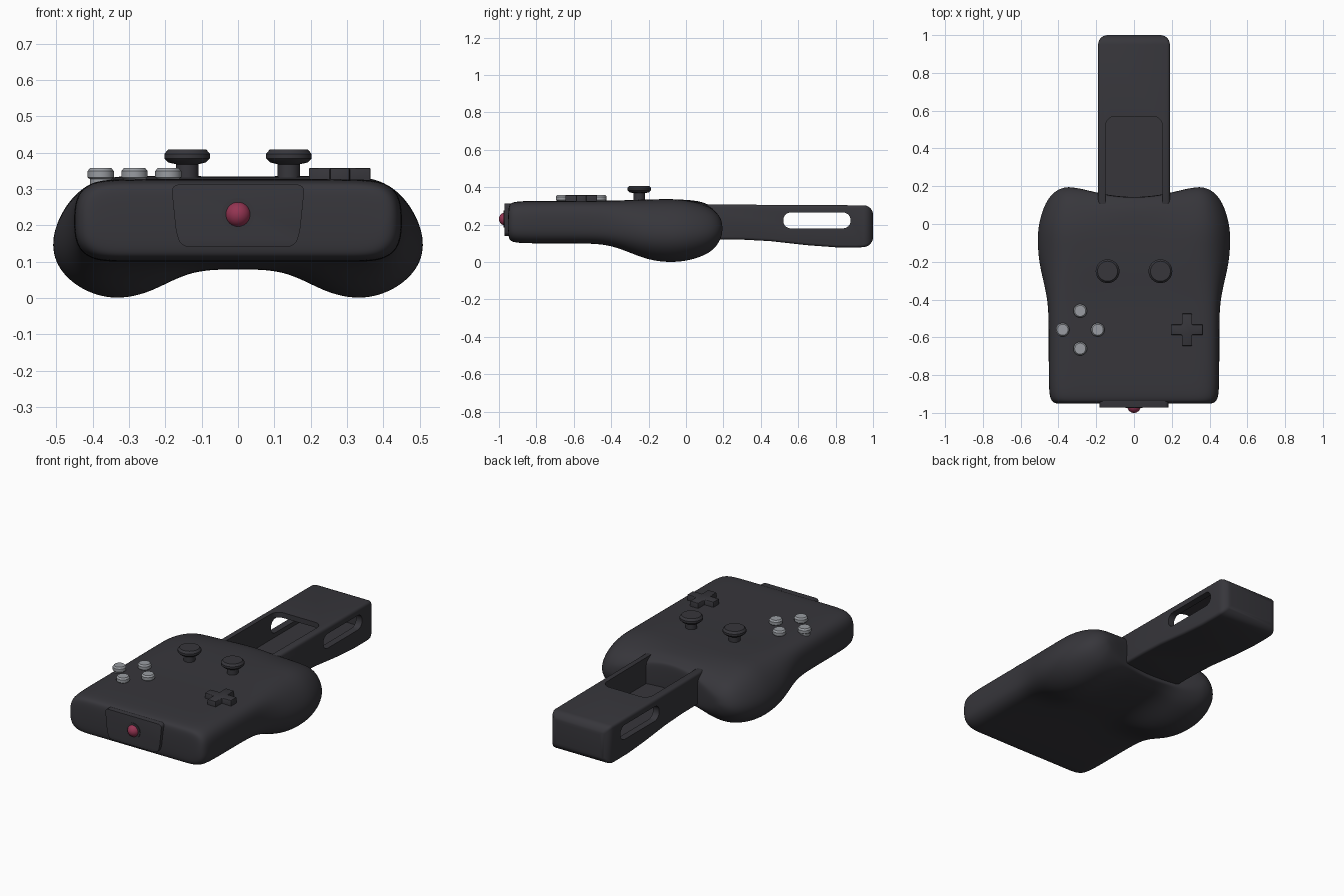
import bpy, bmesh, math
from mathutils import Vector

if "Cube" in bpy.data.objects:
    bpy.data.objects.remove(bpy.data.objects["Cube"], do_unlink=True)


def material(name, rgb):
    m = bpy.data.materials.new(name)
    m.use_nodes = True
    m.diffuse_color = (*rgb, 1)
    bsdf = m.node_tree.nodes["Principled BSDF"]
    bsdf.inputs["Base Color"].default_value = (*rgb, 1)
    bsdf.inputs["Roughness"].default_value = 0.6
    return m


CHARCOAL = material("charcoal plastic", (0.038, 0.037, 0.044))
GREY = material("grey button", (0.32, 0.335, 0.36))
RED = material("red lens", (0.30, 0.035, 0.085))


def activate(ob):
    bpy.ops.object.select_all(action="DESELECT")
    ob.select_set(True)
    bpy.context.view_layer.objects.active = ob


def finish(name, bm, mat):
    me = bpy.data.meshes.new(name)
    bm.to_mesh(me)
    bm.free()
    me.materials.append(mat)
    ob = bpy.data.objects.new(name, me)
    bpy.context.collection.objects.link(ob)
    return ob


def modify(ob, kind, **settings):
    mod = ob.modifiers.new(kind.lower(), kind)
    for key, value in settings.items():
        setattr(mod, key, value)
    activate(ob)
    bpy.ops.object.modifier_apply(modifier=mod.name)


def smooth(ob, degrees=35):
    activate(ob)
    bpy.ops.object.shade_smooth_by_angle(angle=math.radians(degrees))


def prism(outline, axis, lo, hi):
    """Extrude a 2D outline along one axis (0, 1 or 2)."""
    bm = bmesh.new()
    rings = []
    for d in (lo, hi):
        ring = []
        for a, b in outline:
            p = [a, b]
            p.insert(axis, d)
            ring.append(bm.verts.new(p))
        rings.append(ring)
        bm.faces.new(ring)
    n = len(outline)
    for i in range(n):
        j = (i + 1) % n
        bm.faces.new((rings[0][i], rings[0][j], rings[1][j], rings[1][i]))
    bmesh.ops.recalc_face_normals(bm, faces=bm.faces)
    return bm


def rounded_rect(x0, x1, y0, y1, r, steps=6):
    pts = []
    corners = ((x1 - r, y1 - r), (x0 + r, y1 - r), (x0 + r, y0 + r), (x1 - r, y0 + r))
    for q, (cx, cy) in enumerate(corners):
        for k in range(steps + 1):
            a = math.pi / 2 * (q + k / steps)
            pts.append((cx + r * math.cos(a), cy + r * math.sin(a)))
    return pts


def lathe(name, profile, x, y, mat, sides=32):
    """Turn a (radius, z) profile into a closed round part."""
    bm = bmesh.new()
    rings = [[bm.verts.new((x + r * math.cos(math.tau * k / sides),
                            y + r * math.sin(math.tau * k / sides), z))
              for k in range(sides)] for r, z in profile]
    for a, b in zip(rings, rings[1:]):
        for k in range(sides):
            j = (k + 1) % sides
            bm.faces.new((a[k], a[j], b[j], b[k]))
    bm.faces.new(rings[0][::-1])
    bm.faces.new(rings[-1])
    ob = finish(name, bm, mat)
    smooth(ob)
    return ob


# Body: half sections from top centre round to bottom centre, blended front to grips
FRONT = [(0, .327), (.15, .327), (.30, .327), (.40, .325), (.448, .285), (.453, .21),
         (.448, .14), (.40, .10), (.31, .10), (.22, .10), (.14, .10), (0, .10)]
GRIP = [(0, .335), (.15, .335), (.30, .338), (.395, .328), (.47, .27), (.52, .165),
        (.50, .075), (.42, .012), (.33, -.008), (.235, .015), (.13, .078), (0, .078)]
# y, blend to grip, width scale, height scale
ROWS = [(-.952, 0, .91, .72), (-.938, 0, .975, .92), (-.885, 0, 1, 1), (-.70, 0, 1, 1),
        (-.50, 0, 1, 1), (-.41, .10, 1, 1), (-.32, .40, 1, 1), (-.22, .82, 1, 1),
        (-.12, 1, 1, 1), (-.02, .98, 1, 1), (.08, 1, .86, .85), (.15, 1, .66, .64),
        (.185, 1, .42, .36), (.195, 1, .2, .14)]
CORE = Vector((.32, .185))


def body_point(f, g, row):
    y, blend, sx, sz = row
    p = Vector(f).lerp(Vector(g), blend)
    if y < -.8:
        return p.x * sx, y, .215 + (p.y - .215) * sz
    if y > .05:
        middle = 1 - min(p.x / .3, 1) ** 2
        if p.x > CORE.x:
            p.x = CORE.x + (p.x - CORE.x) * sx
        sz += (1 - sz) * .7 * middle
        p.y = CORE.y + (p.y - CORE.y) * sz
        y -= .055 * middle * min(1, (y - .05) / .1)
    return p.x, y, p.y


bm = bmesh.new()
grid = [[bm.verts.new(body_point(f, g, row)) for f, g in zip(FRONT, GRIP)] for row in ROWS]
last = len(FRONT) - 1
for a, b in zip(grid, grid[1:]):
    for i in range(last):
        bm.faces.new((a[i], a[i + 1], b[i + 1], b[i]))
for i in range(last // 2):
    a, b = grid[0], grid[-1]
    bm.faces.new((a[i], a[last - i], a[last - 1 - i], a[i + 1]))
    bm.faces.new((b[i], b[i + 1], b[last - 1 - i], b[last - i]))
body = finish("body", bm, CHARCOAL)
modify(body, "MIRROR", use_clip=True)
modify(body, "SUBSURF", levels=3)
smooth(body, 60)

# Rear handle: side profile with rounded end, then hollowed and slotted
side = [(.09, .308), (1, .303), (1, .083), (.92, .078), (.8, .079), (.65, .090),
        (.45, .112), (.3, .12), (.09, .122)]
bm = prism(side, 0, -.19, .19)
end = [e for e in bm.edges if all(v.co.y > .98 for v in e.verts)]
bmesh.ops.bevel(bm, geom=end, offset=.05, segments=6, profile=.5, affect="EDGES")
handle = finish("rear_handle", bm, CHARCOAL)
modify(handle, "BEVEL", width=.014, segments=3, limit_method="ANGLE",
       angle_limit=math.radians(40))
cutters = [prism(rounded_rect(-.15, .15, -.1, .93, .04), 2, .155, .275),
           prism(rounded_rect(-.15, .15, -.1, .57, .05), 2, .16, .5),
           prism(rounded_rect(.52, .88, .18, .265, .04), 0, -.4, .4)]
for bm in cutters:
    cutter = finish("handle_cutter", bm, CHARCOAL)
    cutter.hide_render = True
    modify(handle, "BOOLEAN", object=cutter, operation="DIFFERENCE", solver="EXACT")
    bpy.data.objects.remove(cutter, do_unlink=True)
smooth(handle)

# Front sensor housing with lens and collar
shape = [(-.155, .14), (.155, .14), (.17, .175), (.184, .312), (-.184, .312), (-.17, .175)]
bm = prism(shape, 1, -.971, -.88)
corners = [e for e in bm.edges if abs(e.verts[0].co.y - e.verts[1].co.y) > .01]
bmesh.ops.bevel(bm, geom=corners, offset=.02, segments=4, profile=.5, affect="EDGES")
housing = finish("front_housing", bm, CHARCOAL)
modify(housing, "BEVEL", width=.014, segments=3, limit_method="ANGLE",
       angle_limit=math.radians(40))
smooth(housing)

ring = [(.045 * math.cos(math.tau * k / 32), .23 + .045 * math.sin(math.tau * k / 32))
        for k in range(32)]
smooth(finish("lens_collar", prism(ring, 1, -.975, -.95), CHARCOAL))

bm = bmesh.new()
bmesh.ops.create_uvsphere(bm, u_segments=32, v_segments=16, radius=.035)
lens = finish("front_lens", bm, RED)
lens.location = (0, -.965, .23)
smooth(lens, 60)

# Thumb sticks
for name, x in (("right_stick", -.14), ("left_stick", .14)):
    lathe(name, [(.031, .30), (.031, .368), (.052, .373), (.063, .384), (.063, .396),
                 (.053, .408)], x, -.25, CHARCOAL)

# Diamond of four buttons
for name, dx, dy in (("rear_button", 0, .1), ("front_button", 0, -.1),
                     ("outer_button", -.093, 0), ("inner_button", .093, 0)):
    lathe(name, [(.03, .30), (.03, .327), (.036, .332), (.036, .349), (.029, .358)],
          -.285 + dx, -.56 + dy, GREY)

# Direction pad: plus-shaped outline from one quarter turned four times
plus = []
for q in range(4):
    c, s = round(math.cos(q * math.pi / 2)), round(math.sin(q * math.pi / 2))
    for x, y in ((.085, -.027), (.085, .027), (.027, .027)):
        plus.append((.28 + c * x - s * y, -.56 + s * x + c * y))
pad = finish("direction_pad", prism(plus, 2, .30, .358), CHARCOAL)
modify(pad, "BEVEL", width=.004, segments=2, limit_method="ANGLE")
smooth(pad)
